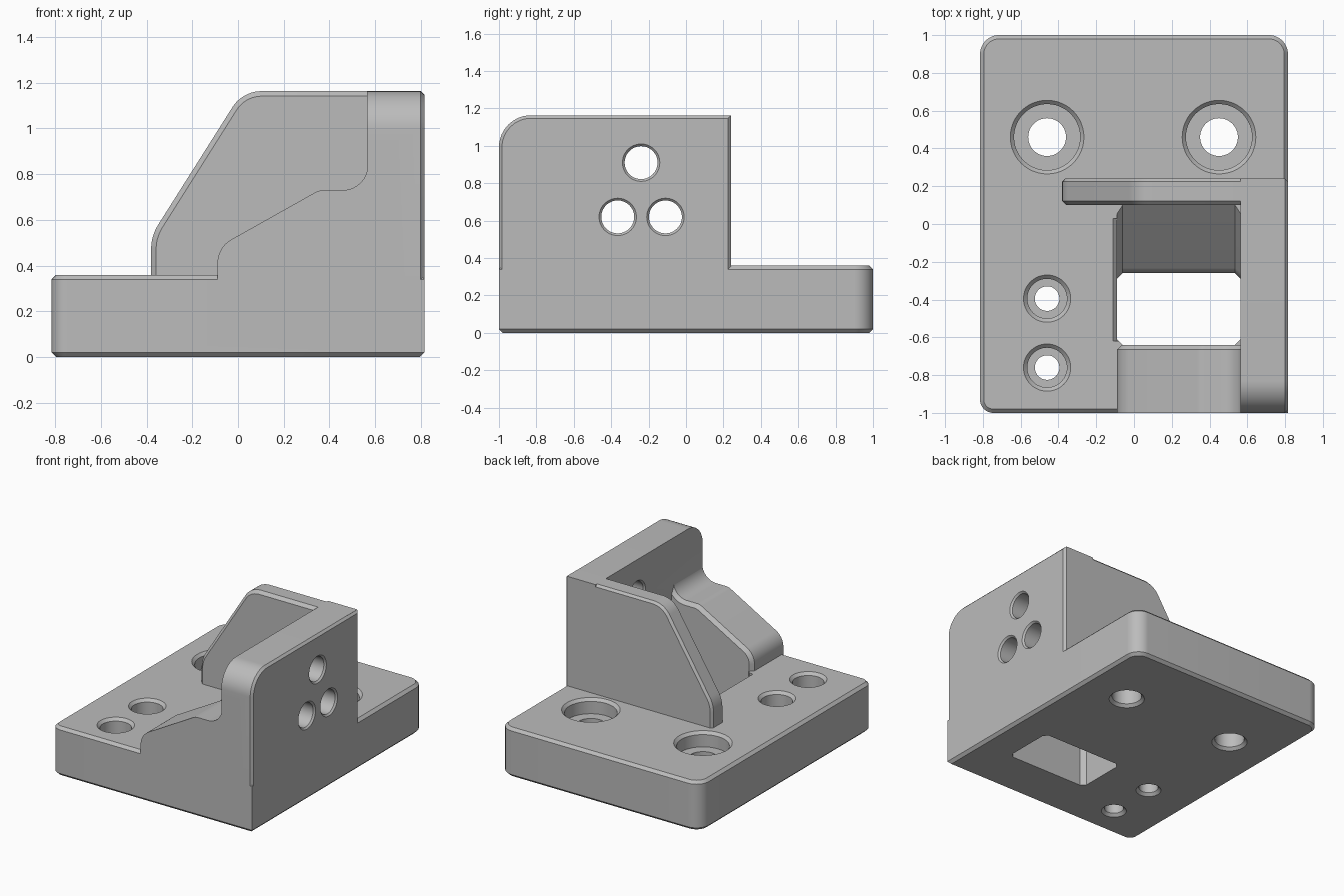
import bpy, bmesh, math
from mathutils import Vector

cube = bpy.data.objects.get("Cube")
if cube:
    bpy.data.objects.remove(cube, do_unlink=True)

grey = bpy.data.materials.new("plain grey")
grey.use_nodes = True
COLOUR = (0.5, 0.5, 0.5, 1)
grey.diffuse_color = COLOUR
grey.node_tree.nodes["Principled BSDF"].inputs["Base Color"].default_value = COLOUR

PLACE = {"x": lambda a, b, t: (t, a, b),
         "y": lambda a, b, t: (a, t, b),
         "z": lambda a, b, t: (a, b, t)}


def finish(name, bm):
    bmesh.ops.recalc_face_normals(bm, faces=bm.faces)
    mesh = bpy.data.meshes.new(name)
    bm.to_mesh(mesh)
    bm.free()
    mesh.materials.append(grey)
    obj = bpy.data.objects.new(name, mesh)
    bpy.context.collection.objects.link(obj)
    return obj


def rounded(corners, steps=10):
    """Outline from (a, b[, radius]) corners with true arc fillets."""
    out = []
    for i, corner in enumerate(corners):
        p = Vector(corner[:2])
        if len(corner) == 2:
            out.append(p)
            continue
        r = corner[2]
        u = (Vector(corners[i - 1][:2]) - p).normalized()
        v = (Vector(corners[(i + 1) % len(corners)][:2]) - p).normalized()
        half = u.angle(v) / 2
        centre = p + (u + v).normalized() * r / math.sin(half)
        start = p + u * r / math.tan(half) - centre
        end = p + v * r / math.tan(half) - centre
        out += [centre + start.lerp(end, k / steps).normalized() * r
                for k in range(steps + 1)]
    return out


def prism(name, corners, axis, lo, hi, bevel_lo=0, bevel_hi=0):
    """Extruded outline with optional chamfers around each end."""
    bm = bmesh.new()
    outline = rounded(corners)
    rings = [[bm.verts.new(PLACE[axis](p.x, p.y, t)) for p in outline] for t in (lo, hi)]
    caps = [bm.faces.new(ring) for ring in rings]
    for i in range(len(outline)):
        bm.faces.new((rings[0][i - 1], rings[0][i], rings[1][i], rings[1][i - 1]))
    bmesh.ops.recalc_face_normals(bm, faces=bm.faces)
    for cap, width in zip(caps, (bevel_lo, bevel_hi)):
        if width:
            bmesh.ops.bevel(bm, geom=list(cap.edges), offset=width, segments=1,
                            affect="EDGES", clamp_overlap=True)
    return finish(name, bm)


def lathe(name, profile, axis, centre, sides=48):
    """Turned cutter from (radius, distance) steps."""
    bm = bmesh.new()
    rings = []
    for r, t in profile:
        rings.append([bm.verts.new(PLACE[axis](
            centre[0] + r * math.cos(math.tau * k / sides),
            centre[1] + r * math.sin(math.tau * k / sides), t)) for k in range(sides)])
    bm.faces.new(rings[0])
    bm.faces.new(rings[-1])
    for a, b in zip(rings, rings[1:]):
        for k in range(sides):
            bm.faces.new((a[k - 1], a[k], b[k], b[k - 1]))
    return finish(name, bm)


def combine(body, tool, operation):
    mod = body.modifiers.new(tool.name, "BOOLEAN")
    mod.operation = operation
    mod.solver = "EXACT"
    mod.object = tool
    bpy.context.view_layer.objects.active = body
    bpy.ops.object.modifier_apply(modifier=mod.name)
    bpy.data.objects.remove(tool, do_unlink=True)


W, TOP, WALL_TOP, INNER = 0.815, 0.36, 1.163, 0.565

# Base plate
body = prism("mounting_bracket",
             [(-W, -1, 0.07), (W, -1), (W, 1, 0.1), (-W, 1, 0.1)],
             "z", 0, TOP, 0.02, 0.02)

# Side wall, back wall and front rib
side_wall = prism("side_wall",
                  [(-1, 0.05), (0.24, 0.05), (0.24, WALL_TOP), (-1, WALL_TOP, 0.17)],
                  "x", INNER, W, 0, 0.016)
back_wall = prism("back_wall",
                  [(-0.38, 0.1), (0.8, 0.1), (0.8, WALL_TOP),
                   (0.02, WALL_TOP, 0.15), (-0.38, 0.53, 0.2)],
                  "y", 0.1, 0.24, 0.022, 0.016)
front_rib = prism("front_rib",
                  [(-0.09, 0.05), (0.7, 0.05), (0.7, 0.95), (0.568, 0.95),
                   (0.568, 0.73, 0.11), (0.355, 0.73, 0.08), (-0.09, 0.48, 0.12)],
                  "y", -1, -0.64, 0, 0.025)
for part in (side_wall, back_wall, front_rib):
    combine(body, part, "UNION")

# Pocket with a sloped rear floor, and its chamfered left rim
pocket = prism("pocket_cutter",
               [(-0.64, -0.1), (-0.26, -0.1), (-0.26, 0.05, 0.08),
                (0.1, TOP), (0.1, 0.6), (-0.64, 0.6)],
               "x", -0.09, INNER, 0.03, 0.03)
rim = prism("rim_cutter",
            [(-0.11, TOP), (-0.09, 0.34), (0, 0.34), (0, 0.5), (-0.11, 0.5)],
            "y", -0.62, 0.03)
cutters = [pocket, rim]

# Counterbored holes: x, y, bore radius, counterbore radius, seat height
for x, y, bore, counter, seat in ((-0.46, 0.46, 0.1, 0.175, 0.25),
                                  (0.45, 0.46, 0.1, 0.175, 0.25),
                                  (-0.46, -0.395, 0.065, 0.105, 0.2),
                                  (-0.46, -0.76, 0.065, 0.105, 0.2)):
    cutters.append(lathe("bolt_hole_cutter",
                         [(bore + 0.03, -0.01), (bore, 0.02), (bore, seat), (counter, seat),
                          (counter, TOP - 0.02), (counter + 0.03, TOP + 0.01)],
                         "z", (x, y)))

# Three chamfered holes through the side wall
for y, z in ((-0.24, 0.91), (-0.365, 0.62), (-0.11, 0.62)):
    cutters.append(lathe("side_hole_cutter",
                         [(0.105, INNER - 0.01), (0.088, INNER + 0.012),
                          (0.088, W - 0.012), (0.11, W + 0.01)],
                         "x", (y, z)))
for cutter in cutters:
    combine(body, cutter, "DIFFERENCE")

bpy.ops.object.select_all(action="DESELECT")
body.select_set(True)
bpy.context.view_layer.objects.active = body
bpy.ops.object.shade_smooth_by_angle(angle=math.radians(25))
